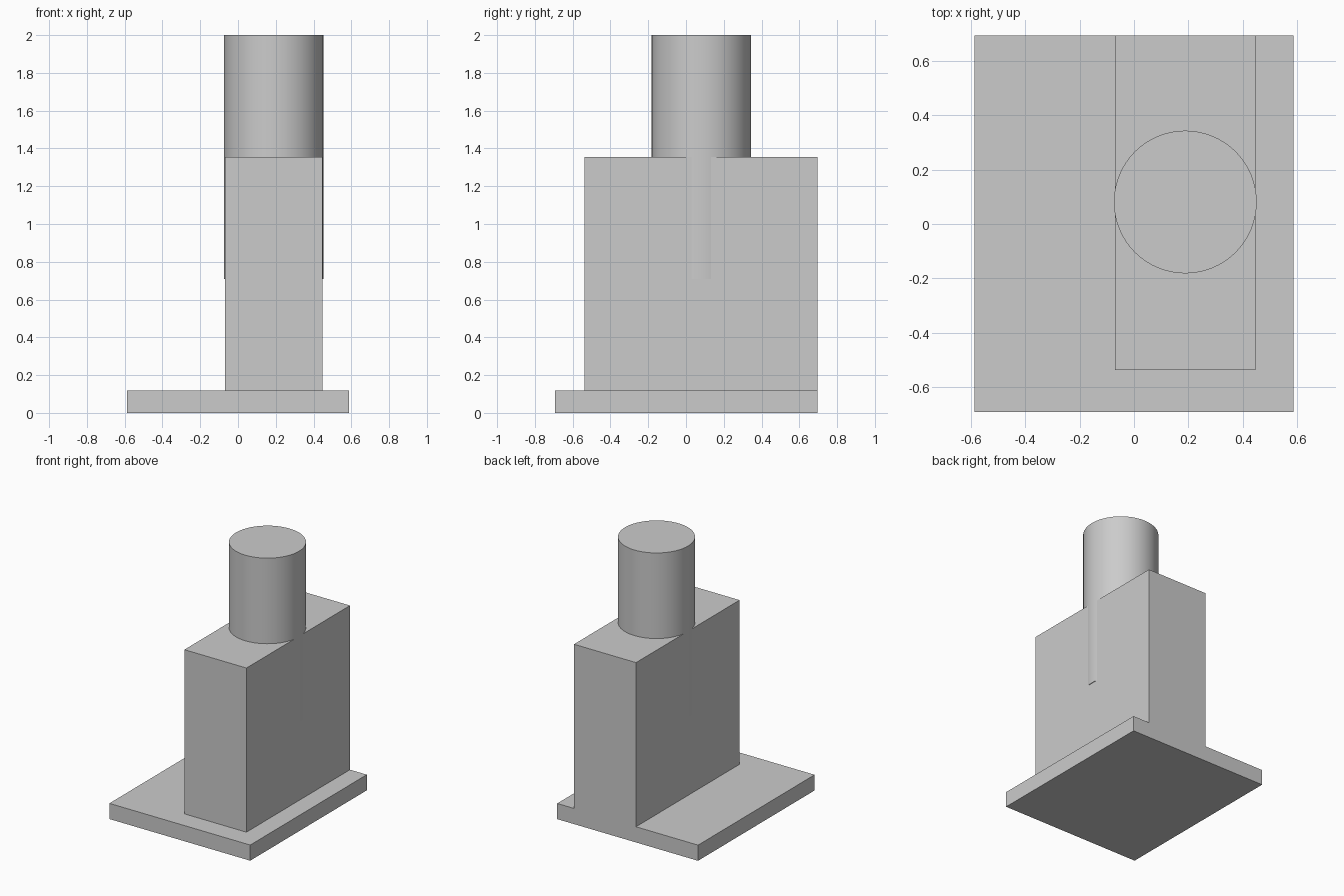
import bpy
import math

cube = bpy.data.objects.get("Cube")
if cube:
    bpy.data.objects.remove(cube, do_unlink=True)

# Single plain grey
grey = bpy.data.materials.new("plain_grey")
grey.use_nodes = True
colour = (0.6, 0.6, 0.6, 1)
grey.diffuse_color = colour
grey.node_tree.nodes["Principled BSDF"].inputs["Base Color"].default_value = colour


def finish(name):
    obj = bpy.context.object
    obj.name = name
    obj.data.materials.append(grey)
    return obj


def box(name, low, high):
    centre = [(a + b) / 2 for a, b in zip(low, high)]
    bpy.ops.mesh.primitive_cube_add(size=1, location=centre)
    obj = finish(name)
    obj.scale = [b - a for a, b in zip(low, high)]
    bpy.ops.object.transform_apply(location=False, rotation=False, scale=True)
    return obj


# Flat base plate
box("base_plate", (-0.587, -0.693, 0), (0.587, 0.695, 0.118))

# Upright block, flush with the back edge of the base
box("upright_block", (-0.07, -0.538, 0.118), (0.447, 0.695, 1.355))

# Round post sunk into the block, bulging slightly through both sides
bottom, top = 0.71, 2.0
bpy.ops.mesh.primitive_cylinder_add(
    vertices=64, radius=0.263, depth=top - bottom,
    location=(0.189, 0.081, (bottom + top) / 2))
finish("round_post")
bpy.ops.object.shade_smooth_by_angle(angle=math.radians(30))
